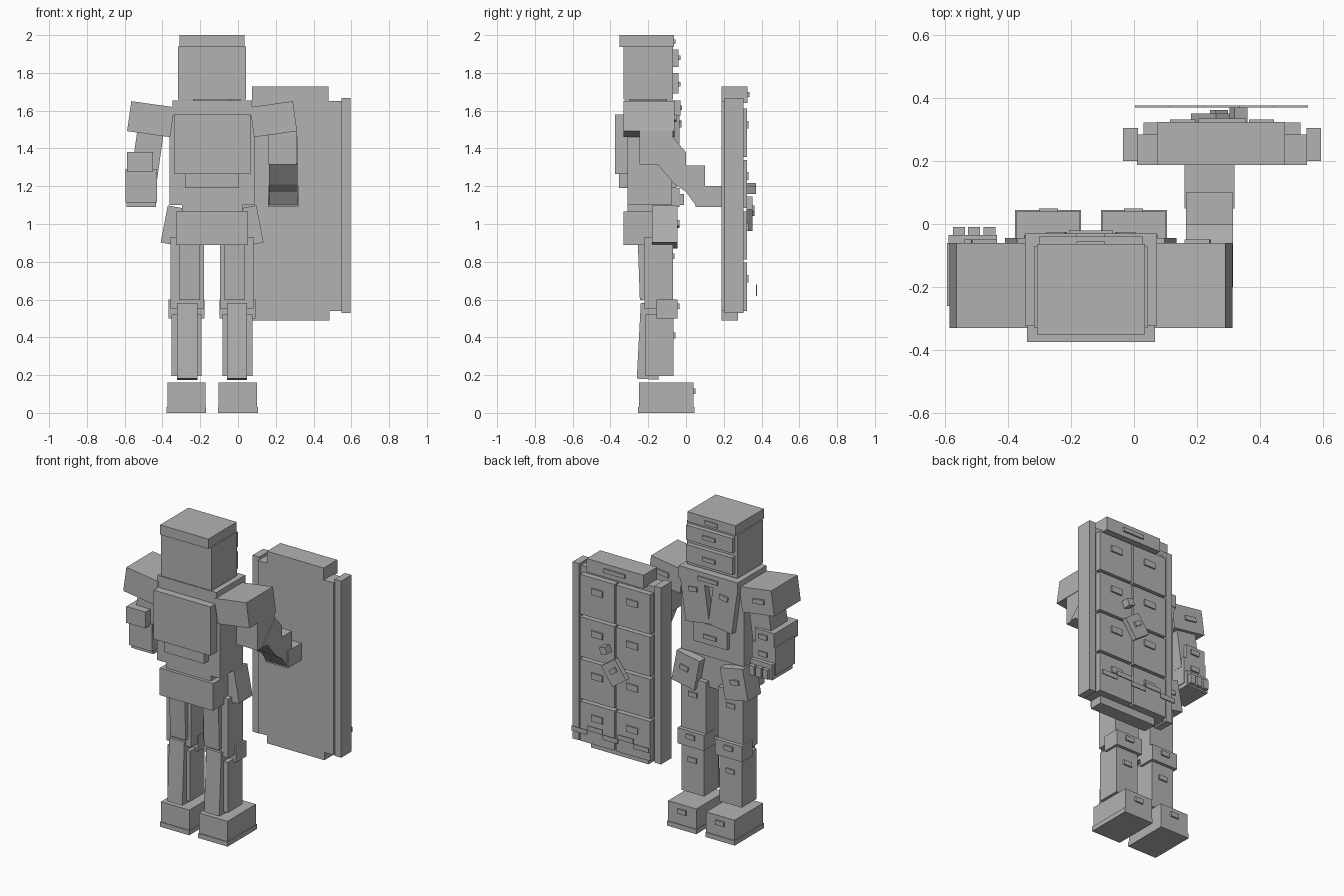
import bpy
import bmesh
from math import radians
from mathutils import Matrix, Vector

default_cube = bpy.data.objects.get("Cube")
if default_cube:
    bpy.data.objects.remove(default_cube, do_unlink=True)

grey = bpy.data.materials.new("plain_grey")
grey.use_nodes = True
colour = (.45, .45, .45, 1)
grey.diffuse_color = colour
grey.node_tree.nodes["Principled BSDF"].inputs["Base Color"].default_value = colour

MID = -.137  # symmetry plane of the body
SIDES = (("left", 1), ("right", -1))


def add_object(name, bm, location=(0, 0, 0)):
    bmesh.ops.recalc_face_normals(bm, faces=bm.faces[:])
    mesh = bpy.data.meshes.new(name)
    bm.to_mesh(mesh)
    bm.free()
    mesh.materials.append(grey)
    obj = bpy.data.objects.new(name, mesh)
    obj.location = location
    bpy.context.collection.objects.link(obj)
    return obj


def box(name, x, y, z, tilt=0, pitch=0):
    """Box from x, y and z ranges; tilt turns it about y, pitch about x."""
    bm = bmesh.new()
    size = [b - a for a, b in (x, y, z)]
    bmesh.ops.create_cube(bm, size=1, matrix=Matrix.Diagonal(size + [1]))
    obj = add_object(name, bm, Vector([(a + b) / 2 for a, b in (x, y, z)]))
    obj.rotation_euler = (radians(pitch), radians(tilt), 0)
    return obj


def centred(name, half, y, z):
    return box(name, (MID - half, MID + half), y, z)


def pair(name, x, y, z, tilt=0, pitch=0):
    """Mirrored boxes; the x range is measured outwards from the body centre."""
    for side, sign in SIDES:
        ends = sorted(MID + sign * value for value in x)
        box(side + "_" + name, ends, y, z, tilt * sign, pitch)


def stud(name, x, y, z, width=.06, height=.03, tilt=0):
    """Small raised marker plate on a +y face."""
    return box(name, (x - width / 2, x + width / 2), (y - .005, y + .01),
               (z - height / 2, z + height / 2), tilt)


def stud_pair(name, offset, y, z, width=.06, height=.03, tilt=0):
    for side, sign in SIDES:
        stud(side + "_" + name, MID + sign * offset, y, z, width, height, tilt * sign)


# Head
centred("head", .18, (-.33, -.07), (1.66, 1.94))
centred("helmet_cap", .172, (-.352, -.063), (1.937, 2))
centred("brow_guard", .165, (-.08, -.04), (1.83, 1.925))
centred("jaw_guard", .165, (-.08, -.04), (1.69, 1.80))
centred("neck", .1, (-.3, -.1), (1.63, 1.67))
for part, y, z in (("cap", -.065, 1.965), ("brow", -.04, 1.88), ("jaw", -.04, 1.74)):
    stud(part + "_marker", MID, y, z, .09, .025)

# Torso and back pack
centred("collar", .21, (-.325, -.03), (1.575, 1.655))
centred("torso", .225, (-.31, -.075), (1.1, 1.58))
centred("waist", .16, (-.31, -.1), (1.02, 1.12))
centred("back_pack", .203, (-.375, -.3), (1.265, 1.58))
centred("back_pack_base", .143, (-.355, -.3), (1.19, 1.27))
pair("chest_plate", (.015, .185), (-.09, -.035), (1.32, 1.6), tilt=8)
centred("belly_plate", .12, (-.09, -.05), (1.19, 1.32))
stud("collar_marker", MID, -.03, 1.615, .14, .025)
stud("belly_marker", MID, -.05, 1.24, .09, .025)
stud_pair("chest_marker", .11, -.035, 1.53, tilt=8)

# Hips and skirt plates
centred("hip_block", .19, (-.33, -.1), (.89, 1.065))
pair("skirt_plate", (.09, .255), (-.18, -.045), (.885, 1.085), tilt=-11)
stud_pair("skirt_marker", .18, -.045, 1.0, tilt=-11)

# Legs
pair("thigh", (.043, .22), (-.22, -.07), (.55, .93))
pair("thigh_back", (.065, .175), (-.25, -.15), (.6, .92), pitch=2)
pair("knee", (.04, .23), (-.155, -.045), (.5, .6))
pair("shin", (.055, .215), (-.215, -.065), (.195, .52))
pair("calf", (.078, .185), (-.25, -.135), (.178, .58), pitch=-3)
pair("boot", (.035, .237), (-.25, .04), (.025, .16))
pair("boot_sole", (.032, .242), (-.255, .045), (0, .03))
for part, y, z in (("thigh", -.07, .83), ("knee", -.045, .565),
                   ("shin", -.065, .41), ("boot", .04, .115)):
    stud_pair(part + "_marker", .135, y, z)

# Shoulders
pair("shoulder", (.21, .44), (-.33, -.06), (1.475, 1.635), tilt=-8)
stud_pair("shoulder_marker", .34, -.06, 1.56, .08, tilt=-8)

# Straight right arm
box("right_upper_arm", (-.55, -.41), (-.25, -.08), (1.24, 1.5), tilt=8)
box("right_elbow_guard", (-.587, -.45), (-.3, -.06), (1.275, 1.38))
box("right_forearm", (-.595, -.43), (-.26, -.06), (1.115, 1.29))
box("right_hand", (-.59, -.435), (-.24, -.035), (1.09, 1.19))
for i in range(3):
    left = -.575 + i * .048
    box(f"right_finger_{i}", (left, left + .038), (-.05, -.01), (1.1, 1.16))
stud("right_elbow_marker", -.51, -.06, 1.34)
stud("right_forearm_marker", -.51, -.06, 1.23)

# Bent left arm holding the shield
box("left_upper_arm", (.16, .31), (-.245, -.07), (1.315, 1.5))
bm = bmesh.new()
outline = [(-.2, 1.32), (-.15, 1.315), (-.06, 1.21), (.0, 1.17), (.05, 1.1), (.1, 1.15),
           (.1, 1.31), (0, 1.31), (0, 1.38), (-.07, 1.46)]
face = bm.faces.new([bm.verts.new((.165, y, z)) for y, z in outline])
extruded = bmesh.ops.extrude_face_region(bm, geom=[face])
moved = [v for v in extruded["geom"] if isinstance(v, bmesh.types.BMVert)]
bmesh.ops.translate(bm, verts=moved, vec=(.15, 0, 0))
add_object("left_forearm", bm)
box("left_hand", (.16, .32), (.05, .19), (1.09, 1.2))

# Shield body
SHIELD = .28
box("shield_panel", (.01, .55), (.187, .285), (.54, 1.65))
box("shield_top", (.075, .48), (.187, .275), (1.62, 1.727))
box("shield_top_cap", (.075, .48), (.27, .325), (1.64, 1.727))
box("shield_bottom", (.075, .485), (.187, .275), (.49, .56))
for side, sign in SIDES:
    rail = sorted(SHIELD + sign * value for value in (.268, .315))
    box(side + "_shield_rail", rail, (.2, .305), (.53, 1.668))
stud("shield_top_marker", SHIELD, .325, 1.685, .15, .025)

# Shield tiles
for row in range(4):
    bottom = .54 + row * .272
    for side, sign in SIDES:
        span = sorted(SHIELD + sign * value for value in (.006, .25))
        box(f"{side}_shield_tile_{row}", span, (.28, .322), (bottom, bottom + .255))
        stud(f"{side}_tile_marker_{row}", SHIELD + sign * .125, .322, bottom + .17, .08, .04)

# Shield emblem and floating strip
box("shield_emblem", (.21, .33), (.32, .352), (.985, 1.125), tilt=35)
stud("emblem_marker", .27, .352, 1.07, .05, .03, tilt=35)
box("shield_knob", (.31, .355), (.32, .37), (1.165, 1.21), tilt=20)
STEPS = 5
for i in range(STEPS):
    left = .003 + i * .11
    lift = .03 * (i % 2)
    box(f"shield_strip_{i}", (left, left + .11), (.37, .377), (.62 + lift, .65 + lift))
